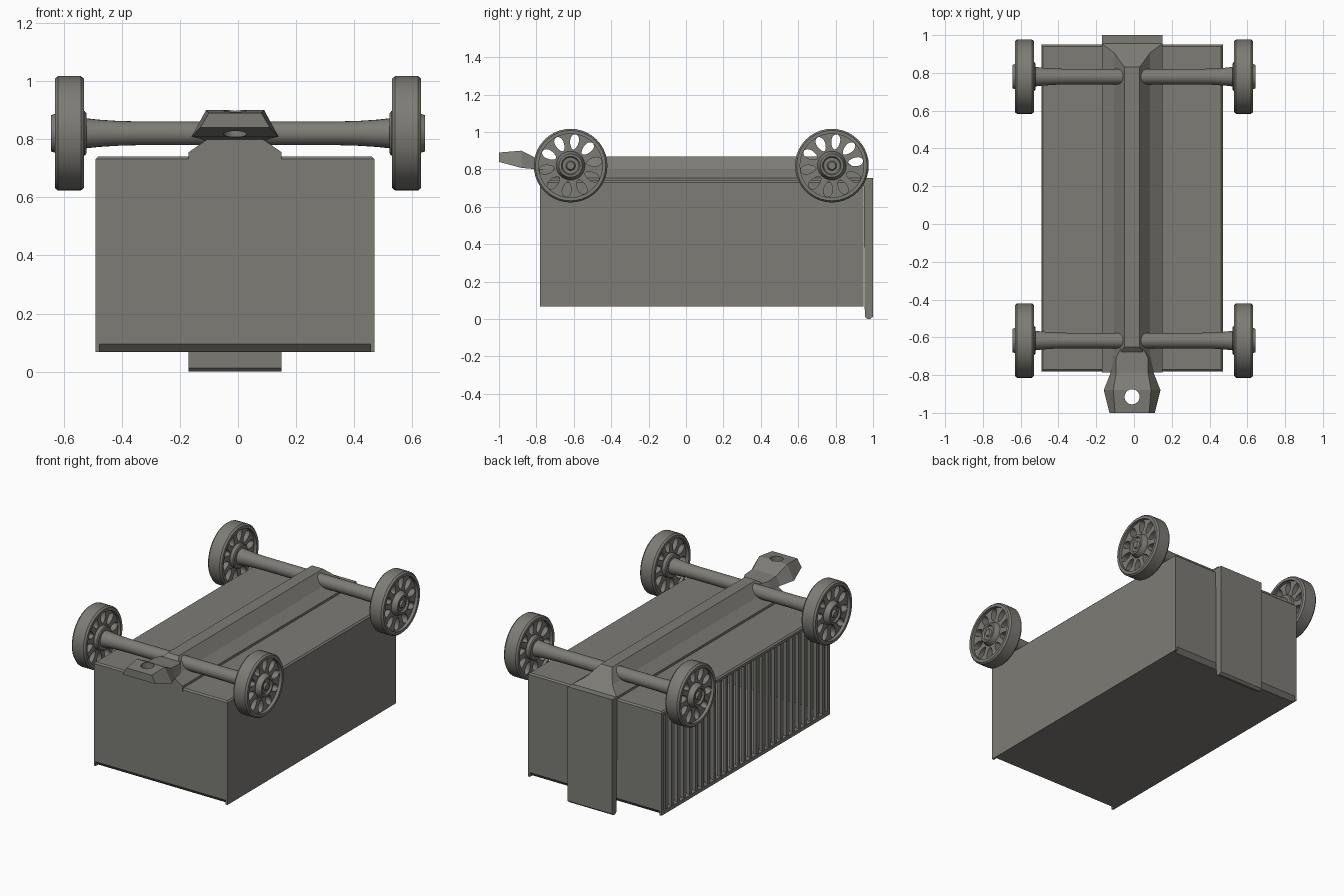
import bpy, bmesh, math
from mathutils import Vector

if "Cube" in bpy.data.objects:
    bpy.data.objects.remove(bpy.data.objects["Cube"])

grey = bpy.data.materials.new("warm_grey")
grey.diffuse_color = (0.205, 0.2, 0.18, 1)
grey.use_nodes = True
grey.node_tree.nodes["Principled BSDF"].inputs["Base Color"].default_value = grey.diffuse_color


def finish(name, bm, smooth=False):
    bmesh.ops.recalc_face_normals(bm, faces=bm.faces)
    me = bpy.data.meshes.new(name)
    bm.to_mesh(me)
    bm.free()
    ob = bpy.data.objects.new(name, me)
    bpy.context.collection.objects.link(ob)
    me.materials.append(grey)
    if smooth:
        bpy.ops.object.select_all(action='DESELECT')
        ob.select_set(True)
        bpy.context.view_layer.objects.active = ob
        bpy.ops.object.shade_smooth_by_angle(angle=math.radians(35))
    return ob


def loft(name, rings, cyclic=False, smooth=False):
    """Skin equal-length point rings, capped or joined end to start."""
    bm = bmesh.new()
    vs = [[bm.verts.new(p) for p in r] for r in rings]
    n = len(vs[0])
    pairs = list(zip(vs, vs[1:])) + ([(vs[-1], vs[0])] if cyclic else [])
    for a, b in pairs:
        for i in range(n):
            j = (i + 1) % n
            bm.faces.new((a[i], a[j], b[j], b[i]))
    if not cyclic:
        bm.faces.new(vs[0])
        bm.faces.new(vs[-1])
    return finish(name, bm, smooth)


def box(name, x0, x1, y0, y1, z0, z1, bevel=0):
    bm = bmesh.new()
    bmesh.ops.create_cube(bm, size=1)
    for v in bm.verts:
        v.co = Vector(((x0 + x1) / 2 + v.co.x * (x1 - x0),
                       (y0 + y1) / 2 + v.co.y * (y1 - y0),
                       (z0 + z1) / 2 + v.co.z * (z1 - z0)))
    if bevel:
        top = [e for e in bm.edges if all(v.co.z > z1 - 1e-4 for v in e.verts)]
        bmesh.ops.bevel(bm, geom=top, offset=bevel, segments=1, affect='EDGES')
    return finish(name, bm)


def extrude_x(name, x0, x1, yz):
    return loft(name, [[(x, y, z) for y, z in yz] for x in (x0, x1)])


def circle(x, r, y, z, n=40):
    return [(x, y + r * math.cos(math.tau * i / n), z + r * math.sin(math.tau * i / n))
            for i in range(n)]


# Hollow body: plates, chamfered end walls, and an open barred left side
X0, X1, Y0, Y1, ZB, ZT = -0.49, 0.47, -0.78, 0.95, 0.068, 0.74
box("body_deck", X0, X1, Y0, Y1, 0.715, ZT, bevel=0.009)
box("body_floor", X0 + 0.005, X1 - 0.005, Y0 + 0.026, Y1 - 0.026, ZB, ZB + 0.022)
box("right_wall", X1 - 0.014, X1, Y0, Y1, ZB, 0.716)
for name, y, d in (("front_wall", Y0, 1), ("back_wall", Y1, -1)):
    extrude_x(name, X0 + 0.014, X1 - 0.014,
              [(y, 0.716), (y, 0.096), (y + d * 0.027, ZB), (y + d * 0.027, 0.716)])
    a, b = sorted((y, y + d * 0.027))
    box(name.replace("wall", "corner_post"), X0, X0 + 0.014, a, b, ZB, 0.716)
box("left_sill", X0, X0 + 0.03, Y0 + 0.027, Y1 - 0.027, ZB, ZB + 0.024)
BARS = 27
for i in range(BARS):
    y = Y0 + 0.027 + (i + 0.5) * (Y1 - Y0 - 0.054) / BARS
    box("side_bar", X0 + 0.006, X0 + 0.028, y - 0.011, y + 0.011, ZB + 0.02, 0.718)

# Central spine: one profile clipped to a height at each station
CX = -0.01
PROFILE = [(0.16, 0.755), (0.095, 0.80), (0.04, 0.87)]


def spine_ring(y, top):
    def half_width(z):
        for (xa, za), (xb, zb) in zip(PROFILE, PROFILE[1:]):
            if z <= zb:
                return xa + (xb - xa) * (z - za) / (zb - za)
    half = [(0.16, 0.72)] + [(half_width(min(z, top)), min(z, top)) for x, z in PROFILE]
    return [(CX - x, y, z) for x, z in half] + [(CX + x, y, z) for x, z in reversed(half)]


loft("spine", [spine_ring(y, t) for y, t in
               ((-0.785, 0.80), (-0.71, 0.82), (-0.65, 0.87),
                (0.83, 0.87), (0.906, 0.80), (0.955, 0.7551))])

# Tall plate on the back
extrude_x("back_plate", CX - 0.16, CX + 0.16,
          [(0.95, 0.755), (1.0, 0.755), (1.0, 0.013), (0.985, 0), (0.97, 0), (0.956, 0.013)])

# Tow hitch with a drilled hole: y, bottom half width, top half width, bottom z, top z
STATIONS = [(-1.0, 0.12, 0.09, 0.84, 0.89), (-0.88, 0.15, 0.10, 0.808, 0.90),
            (-0.79, 0.115, 0.085, 0.80, 0.855), (-0.71, 0.10, 0.085, 0.79, 0.85),
            (-0.64, 0.08, 0.05, 0.78, 0.845)]
hitch = loft("tow_hitch", [[(CX - wb, y, zb), (CX + wb, y, zb), (CX + wt, y, zt), (CX - wt, y, zt)]
                           for y, wb, wt, zb, zt in STATIONS])
drill = loft("hitch_drill", [[(CX + 0.04 * math.cos(math.tau * i / 24),
                               -0.915 + 0.04 * math.sin(math.tau * i / 24), z)
                              for i in range(24)] for z in (0.7, 1.0)])
cut = hitch.modifiers.new("hole", 'BOOLEAN')
cut.operation, cut.object, cut.solver = 'DIFFERENCE', drill, 'EXACT'
bpy.context.view_layer.objects.active = hitch
bpy.ops.object.modifier_apply(modifier="hole")
bpy.data.objects.remove(drill)


# Wheel web: sectors pierced by petal-shaped openings
def wheel_web(name, s, cy, cz, spokes=10, n=20):
    bm = bmesh.new()
    half = math.pi / spokes

    def vert(x, r, a):
        return bm.verts.new((s * x, cy + r * math.cos(a), cz + r * math.sin(a)))

    for k in range(spokes):
        mid = (2 * k + 0.5) * half
        loops = {}
        for x in (0.55, 0.61):
            hole, edge = [], []
            for i in range(n):
                t = math.tau * (i + 0.5) / n
                c, d = math.cos(t), math.sin(t)
                m = max(abs(c), abs(d))
                r = 0.128 + 0.041 * c
                hole.append(vert(x, r, mid + d * (0.023 + 0.006 * c) / r))
                edge.append(vert(x, 0.125 + 0.058 * c / m, mid + half * d / m))
            loops[x] = hole, edge
        (h0, e0), (h1, e1) = loops.values()
        for i in range(n):
            j = (i + 1) % n
            for a, b in ((h0, e0), (h1, e1), (h0, h1)):
                bm.faces.new((a[i], a[j], b[j], b[i]))
    bmesh.ops.remove_doubles(bm, verts=bm.verts, dist=1e-5)
    return finish(name, bm, smooth=True)


# Axles and wheels
TYRE = [(0.53, 0.17), (0.53, 0.188), (0.541, 0.197), (0.619, 0.197), (0.63, 0.188), (0.63, 0.17)]
HUB = [(0.522, 0.02), (0.522, 0.07), (0.528, 0.077), (0.61, 0.077), (0.632, 0.066),
       (0.643, 0.062), (0.643, 0.05), (0.632, 0.044), (0.632, 0.026), (0.643, 0.02), (0.643, 0.005)]
AXLE = [(0.525, 0.052), (0.48, 0.047), (0.42, 0.043), (0.35, 0.041)]
CZ = 0.82
for end, cy in (("front", -0.617), ("back", 0.78)):
    line = [(-x, r) for x, r in AXLE] + AXLE[::-1]
    loft(end + "_axle", [circle(x, r, cy, CZ, 24) for x, r in line], smooth=True)
    for side, s in (("left", -1), ("right", 1)):
        tag = end + "_" + side
        loft(tag + "_tyre", [circle(s * x, r, cy, CZ) for x, r in TYRE], cyclic=True, smooth=True)
        loft(tag + "_hub", [circle(s * x, r, cy, CZ, 32) for x, r in HUB], smooth=True)
        wheel_web(tag + "_wheel_web", s, cy, CZ)
